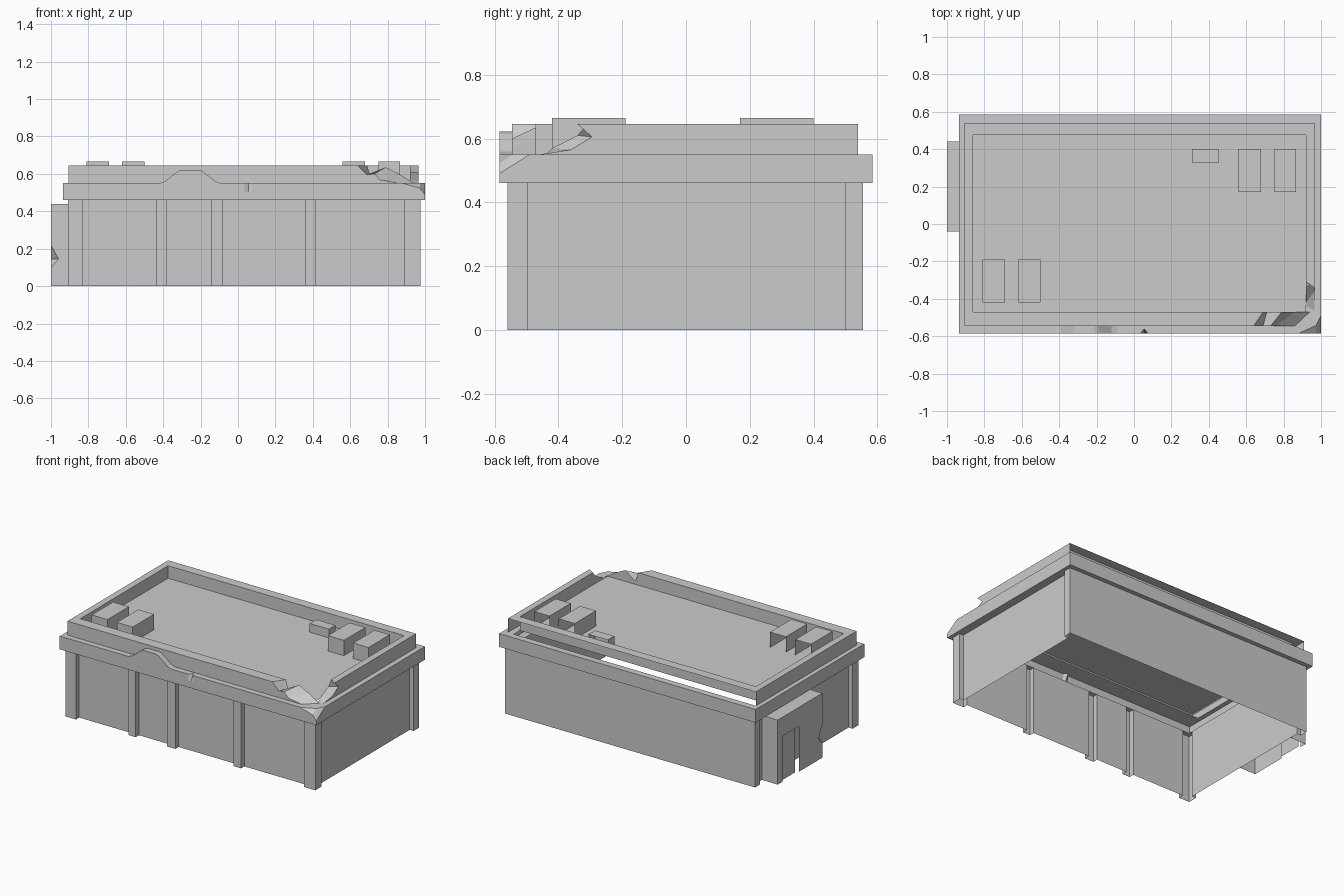
import bpy, bmesh
from mathutils import Vector

if "Cube" in bpy.data.objects:
    bpy.data.objects.remove(bpy.data.objects["Cube"])


def finish(name, bm):
    bmesh.ops.remove_doubles(bm, verts=bm.verts, dist=1e-5)
    bmesh.ops.recalc_face_normals(bm, faces=bm.faces)
    mesh = bpy.data.meshes.new(name)
    bm.to_mesh(mesh)
    bm.free()
    ob = bpy.data.objects.new(name, mesh)
    bpy.context.collection.objects.link(ob)
    return ob


def add_face(bm, pts):
    return bm.faces.new([bm.verts.new(p) for p in pts])


def sheet(name, faces):
    bm = bmesh.new()
    for f in faces:
        add_face(bm, f)
    return finish(name, bm)


def loft(name, a, b, links, cap_a=True, cap_b=True):
    """Two matching outlines joined along the chosen segments."""
    faces = [a] * cap_a + [b] * cap_b
    for i in links:
        j = (i + 1) % len(a)
        faces.append([a[i], a[j], b[j], b[i]])
    return sheet(name, faces)


def rect(x0, x1, y0, y1, z):
    return [(x0, y0, z), (x1, y0, z), (x1, y1, z), (x0, y1, z)]


# Walls: one plan outline with stepped pilasters, pulled up
X0, X1, Y0, Y1 = -0.91, 0.975, -0.56, 0.555
WX0, WX1, WY0 = -0.88, 0.945, -0.525
plan = [(X0, Y0)]
for left, right in [(-0.83, -0.435), (-0.38, -0.145), (-0.08, 0.36), (0.415, 0.89)]:
    plan += [(left, Y0), (left, WY0), (right, WY0), (right, Y0)]
plan += [(X1, Y0), (X1, -0.495), (WX1, -0.495), (WX1, 0.5), (X1, 0.5), (X1, Y1),
         (X0, Y1), (X0, 0.5), (WX0, 0.5), (WX0, -0.495), (X0, -0.495)]
loft("walls", [(x, y, 0) for x, y in plan], [(x, y, 0.46) for x, y in plan],
     range(len(plan)), False, False)

# Cornice band: soffit, fascia and ledge around the building
bm = bmesh.new()
loops = [rect(WX0, WX1, WY0, Y1, 0.46), rect(-0.935, 1, -0.585, 0.585, 0.46),
         rect(-0.935, 1, -0.585, 0.585, 0.55), rect(-0.905, 0.92, -0.47, 0.54, 0.55)]
for lo, hi in zip(loops, loops[1:]):
    for i in range(4):
        j = (i + 1) % 4
        add_face(bm, [lo[i], lo[j], hi[j], hi[i]])
bmesh.ops.remove_doubles(bm, verts=bm.verts, dist=1e-5)

# Broken cornice corner, cut by two slanted planes
for p, q, r in [((0.88, -0.585, 0.55), (1, -0.53, 0.55), (1, -0.585, 0.515)),
                ((0.95, -0.585, 0.55), (1, -0.49, 0.55), (1, -0.585, 0.49))]:
    p, q, r = Vector(p), Vector(q), Vector(r)
    n = (q - p).cross(r - p).normalized()
    if n.dot(Vector((1, -0.585, 0.55)) - p) < 0:
        n = -n
    cut = bmesh.ops.bisect_plane(bm, geom=bm.verts[:] + bm.edges[:] + bm.faces[:],
                                 plane_co=p, plane_no=n, clear_outer=True)
    edges = [e for e in cut["geom_cut"] if isinstance(e, bmesh.types.BMEdge)]
    bmesh.ops.triangle_fill(bm, edges=edges, use_beauty=True)

# Small chip in the front fascia
for x in (0.035, 0.055, 0.075):
    geom = [f for f in bm.faces if f.calc_center_median().y < -0.5]
    geom += list({e for f in geom for e in f.edges})
    bmesh.ops.bisect_plane(bm, geom=geom, plane_co=(x, 0, 0), plane_no=(1, 0, 0))
geom = [f for f in bm.faces if abs(f.calc_center_median().x - 0.055) < 0.019
        and f.calc_center_median().y < -0.58]
geom += list({e for f in geom for e in f.edges})
bmesh.ops.bisect_plane(bm, geom=geom, plane_co=(0, 0, 0.505), plane_no=(0, 0, 1))
for v in bm.verts:
    if (v.co - Vector((0.055, -0.585, 0.55))).length < 0.002:
        v.co.y = -0.56
finish("cornice", bm)

# Raised pediment over the entrance bays
arch = [(-0.42, 0.55), (-0.39, 0.56), (-0.32, 0.615), (-0.30, 0.622),
        (-0.21, 0.622), (-0.19, 0.615), (-0.12, 0.56), (-0.09, 0.55)]
loft("front_pediment", [(x, -0.585, z) for x, z in arch],
     [(x, -0.546, z) for x, z in arch], range(7))

# Parapets: front and right end in jagged breaks, back has no outer face
B, T = 0.55, 0.645
out_f = [(-0.905, B), (-0.905, T), (0.64, T), (0.69, 0.595), (0.73, 0.6), (0.76, 0.568), (0.86, B)]
in_f = [(-0.86, B), (-0.86, T), (0.69, T), (0.71, 0.58), (0.79, 0.635), (0.86, 0.6), (0.94, B)]
loft("front_parapet", [(x, -0.545, z) for x, z in out_f],
     [(x, -0.47, z) for x, z in in_f], range(1, 6))
out_r = [(0.54, B), (0.54, T), (-0.34, T), (-0.295, 0.605), (-0.36, 0.565), (-0.46, B)]
in_r = [(0.475, B), (0.475, T), (-0.31, T), (-0.34, 0.61), (-0.42, 0.57), (-0.44, B)]
loft("right_parapet", [(0.965, y, z) for y, z in out_r],
     [(0.92, y, z) for y, z in in_r], range(1, 5))
loft("left_parapet", [(-0.905, y, z) for y, z in [(-0.545, B), (-0.545, T), (0.54, T), (0.54, B)]],
     [(-0.86, y, z) for y, z in [(-0.47, B), (-0.47, T), (0.475, T), (0.475, B)]], [1])
loft("back_parapet", [(x, 0.54, z) for x, z in [(-0.905, B), (-0.905, T), (0.965, T), (0.965, B)]],
     [(x, 0.475, z) for x, z in [(-0.86, B), (-0.86, T), (0.92, T), (0.92, B)]], [1], cap_a=False)

# Roof deck
ROOF = 0.56
sheet("roof", [rect(-0.86, 0.92, -0.47, 0.475, ROOF)])

# Rooftop units, open at the back
for i, (x0, x1, y0, y1, top) in enumerate([
        (-0.81, -0.69, -0.42, -0.19, 0.665), (-0.62, -0.50, -0.42, -0.19, 0.665),
        (0.56, 0.68, 0.17, 0.40, 0.665), (0.75, 0.865, 0.17, 0.40, 0.665),
        (0.31, 0.455, 0.33, 0.40, 0.62)]):
    loft(f"roof_unit_{i + 1}", rect(x0, x1, y0, y1, ROOF), rect(x0, x1, y0, y1, top),
         [0, 1, 3], cap_a=False)

# Side porch with doorway and a broken corner
xo, xi, ya, yb, h = -1, WX0, -0.04, 0.44, 0.44
up, lo_, dent_y, dent_x = (xo, ya, 0.22), (xo, ya, 0.10), (xo, 0.0, 0.145), (-0.96, ya, 0.145)
sheet("side_porch", [
    [(xo, ya, 0), lo_, dent_y, up, (xo, ya, h), (xo, yb, h), (xo, yb, 0),
     (xo, 0.39, 0), (xo, 0.39, 0.31), (xo, 0.21, 0.31), (xo, 0.21, 0)],
    [(xo, ya, 0), lo_, dent_x, up, (xo, ya, h), (xi, ya, h), (xi, ya, 0)],
    [up, dent_y, dent_x], [lo_, dent_x, dent_y],
    [(xo, yb, 0), (xo, yb, h), (xi, yb, h), (xi, yb, 0)],
    rect(xo, xi, ya, yb, h)])
sheet("porch_door", [[(-0.985, 0.23, 0), (-0.985, 0.39, 0), (-0.985, 0.39, 0.31), (-0.985, 0.23, 0.31)]])
